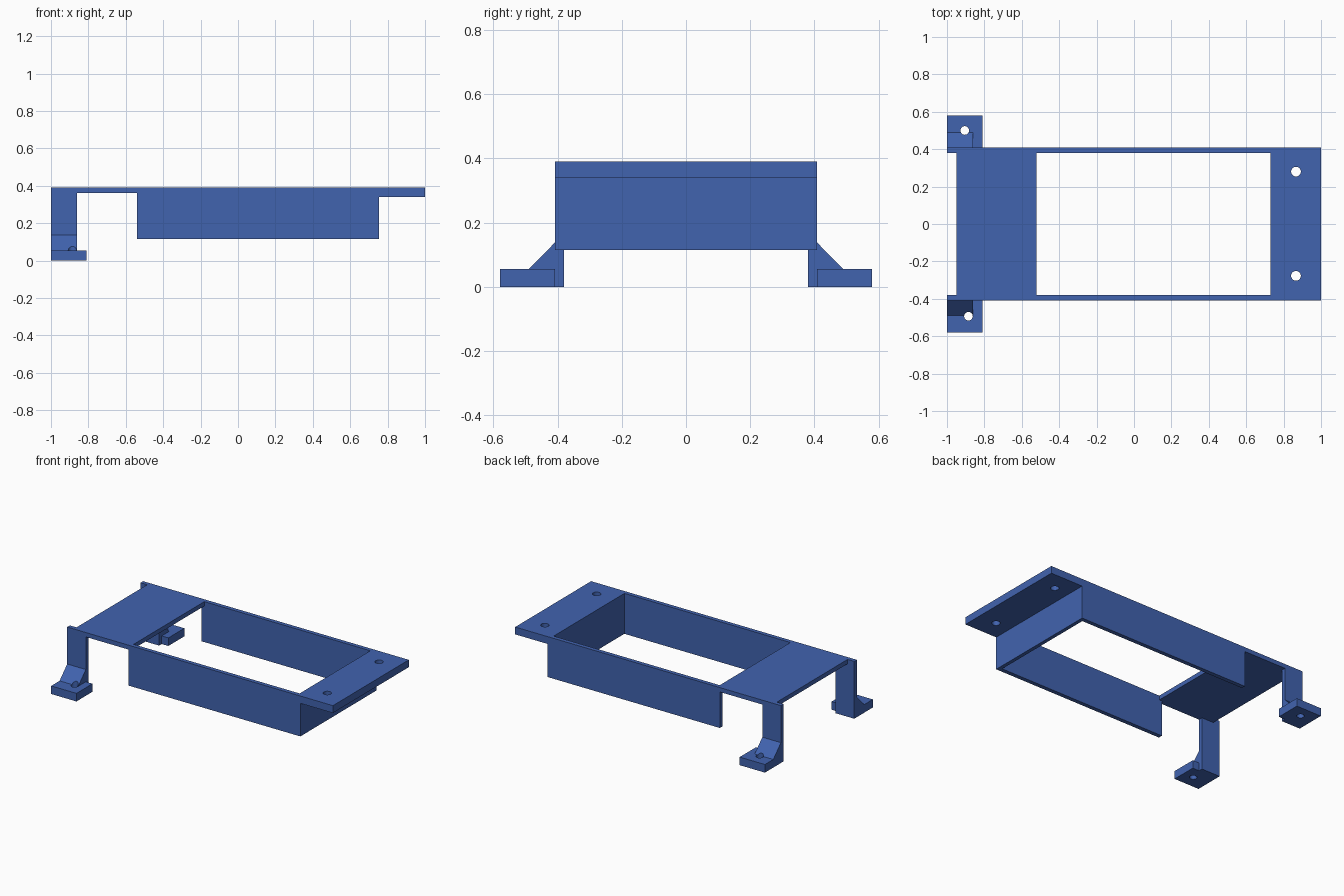
import bpy, bmesh
from mathutils import Vector

if "Cube" in bpy.data.objects:
    bpy.data.objects.remove(bpy.data.objects["Cube"])

blue = bpy.data.materials.new("bracket blue")
blue.diffuse_color = (0.053, 0.125, 0.43, 1)
blue.use_nodes = True
blue.node_tree.nodes["Principled BSDF"].inputs["Base Color"].default_value = blue.diffuse_color


def prism(name, profile, axis, lo, hi):
    """Extrude a 2D profile along y (profile is x,z) or x (profile is y,z)."""
    def place(p, t):
        return Vector((p[0], t, p[1])) if axis == "y" else Vector((t, p[0], p[1]))
    bm = bmesh.new()
    face = bm.faces.new([bm.verts.new(place(p, lo)) for p in profile])
    ext = bmesh.ops.extrude_face_region(bm, geom=[face])
    verts = [e for e in ext["geom"] if isinstance(e, bmesh.types.BMVert)]
    bmesh.ops.translate(bm, verts=verts, vec=place((0, 0), hi - lo))
    bmesh.ops.recalc_face_normals(bm, faces=bm.faces)
    mesh = bpy.data.meshes.new(name)
    bm.to_mesh(mesh)
    bm.free()
    mesh.materials.append(blue)
    ob = bpy.data.objects.new(name, mesh)
    bpy.context.collection.objects.link(ob)
    return ob


def box(name, x0, x1, y0, y1, z0, z1):
    return prism(name, [(x0, z0), (x1, z0), (x1, z1), (x0, z1)], "y", y0, y1)


def drill(x, y, z, r, parts):
    """Cut a vertical screw hole through the given parts."""
    bpy.ops.mesh.primitive_cylinder_add(vertices=32, radius=r, depth=0.4, location=(x, y, z))
    cutter = bpy.context.object
    cutter.name = "hole_cutter"
    cutter.data.materials.append(blue)
    cutter.hide_render = True
    cutter.hide_set(True)
    for ob in parts:
        mod = ob.modifiers.new("screw hole", "BOOLEAN")
        mod.operation = "DIFFERENCE"
        mod.solver = "EXACT"
        mod.object = cutter


TOP = 0.39
# Side rail outline: leg, thin bridge, deep wall and end lip
RAIL = [(-1, 0), (-0.86, 0), (-0.86, 0.36), (-0.54, 0.36), (-0.54, 0.115),
        (0.755, 0.115), (0.755, 0.34), (1, 0.34), (1, TOP), (-1, TOP)]

for side, label, hole_x, hole_y in ((-1, "front", -0.885, 0.493), (1, "back", -0.905, 0.5)):
    prism(label + "_side_rail", RAIL, "y", *sorted((side * 0.38, side * 0.408)))
    # Foot pad and the sloped gusset bracing it against the leg
    foot_top = 0.055
    foot = box(label + "_foot", -1, -0.81, *sorted((side * 0.408, side * 0.58)), 0, foot_top)
    gusset = prism(label + "_gusset",
                   [(side * 0.408, foot_top), (side * 0.49, foot_top), (side * 0.408, 0.138)],
                   "x", -1, -0.86)
    drill(hole_x, side * hole_y, 0.1, 0.023, [foot, gusset])

# Cross members between the rails
box("bridge_plate", -0.95, -0.52, -0.38, 0.38, 0.36, TOP)
box("end_wall", 0.73, 0.755, -0.38, 0.38, 0.115, 0.34)
flange = box("mounting_flange", 0.73, 1, -0.38, 0.38, 0.34, TOP)
for y in (-0.277, 0.28):
    drill(0.866, y, 0.36, 0.026, [flange])
